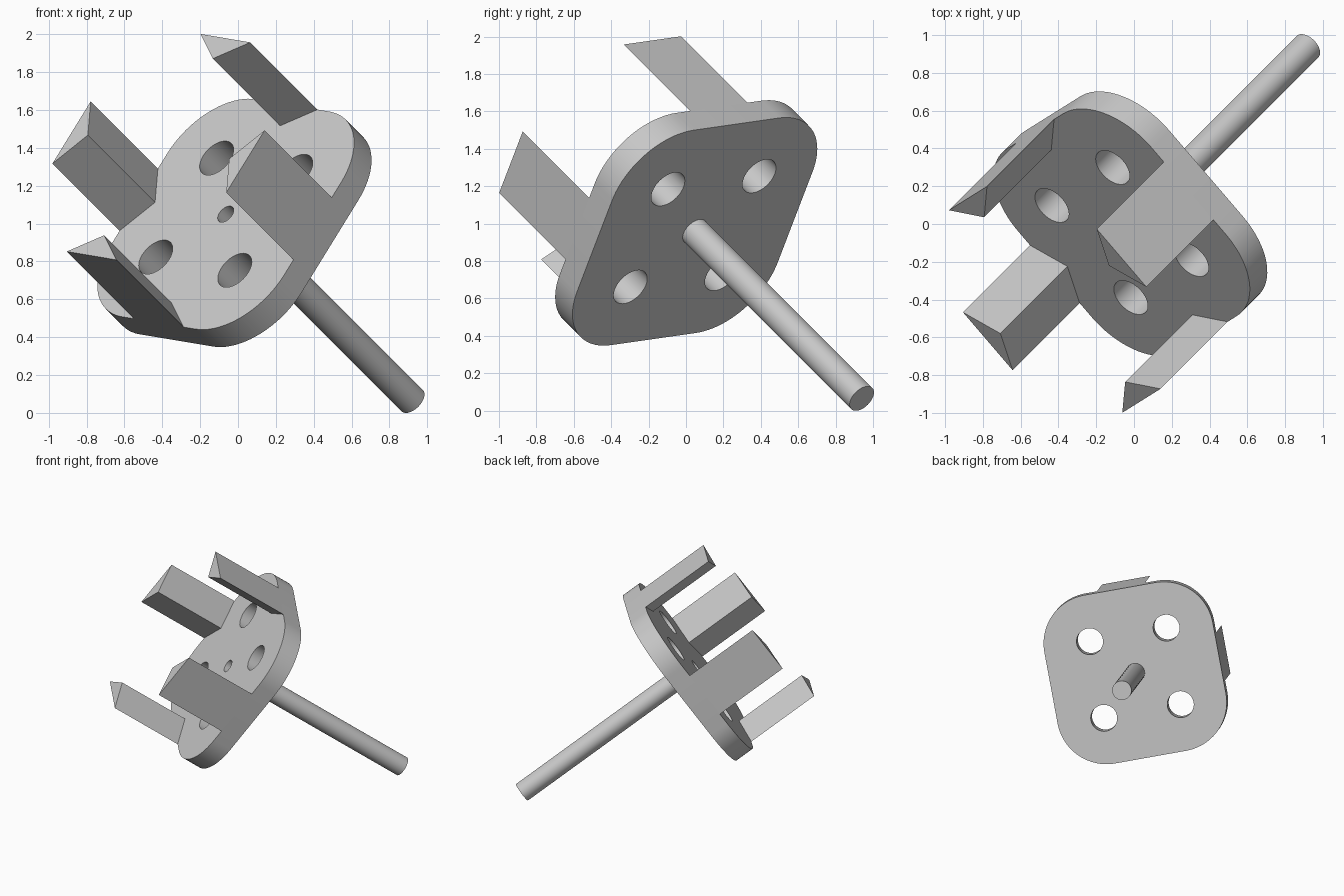
import bpy
import bmesh
from math import cos, sin, pi, radians
from mathutils import Matrix, Vector

cube = bpy.data.objects.get("Cube")
if cube:
    bpy.data.objects.remove(cube, do_unlink=True)

# Main sizes, in the tool's own frame (z along the shaft, plate front at z = 0)
HALF, CORNER, THICK = 0.71, 0.41, 0.16
HOLE_OFFSET, HOLE_R, PILOT_R = 0.323, 0.11, 0.052
PRONG_HALF, PRONG_DEPTH, PRONG_LEN = 0.203, 0.133, 0.615
SHAFT_R, SHAFT_END = 0.08, -1.706

# Tilted placement of the whole tool
normal = Vector((-1, -1, 1)).normalized()
side = Vector((0.498, 0.311, 0.809))
side = (side - normal * side.dot(normal)).normalized()
up = normal.cross(side)
PLACE = Matrix((side, up, normal)).transposed().to_4x4()
PLACE.translation = (-0.065, -0.045, 1.05)

steel = bpy.data.materials.new("light_grey")
steel.use_nodes = True
GREY = (0.58, 0.58, 0.58, 1)
steel.diffuse_color = GREY
steel.node_tree.nodes["Principled BSDF"].inputs["Base Color"].default_value = GREY


def finish(obj, smooth):
    obj.data.materials.append(steel)
    obj.matrix_world = PLACE
    if smooth:
        bpy.ops.object.select_all(action='DESELECT')
        obj.select_set(True)
        bpy.context.view_layer.objects.active = obj
        bpy.ops.object.shade_smooth_by_angle(angle=radians(30))


def mesh_object(name, bm, smooth=False):
    bmesh.ops.recalc_face_normals(bm, faces=bm.faces)
    mesh = bpy.data.meshes.new(name)
    bm.to_mesh(mesh)
    bm.free()
    obj = bpy.data.objects.new(name, mesh)
    bpy.context.collection.objects.link(obj)
    finish(obj, smooth)


def arc(cx, cy, r, start, sweep, steps):
    angles = [start + sweep * i / steps for i in range(steps + 1)]
    return [(cx + r * cos(a), cy + r * sin(a)) for a in angles]


def circle(cx, cy, r, steps=48):
    return arc(cx, cy, r, 0, 2 * pi, steps)[:-1]


# Plate: rounded square with four large holes and a pilot hole
inner = HALF - CORNER
signs = [(1, 1), (-1, 1), (-1, -1), (1, -1)]
outline = []
for k, (sx, sy) in enumerate(signs):
    outline += arc(sx * inner, sy * inner, CORNER, k * pi / 2, pi / 2, 20)
loops = [outline, circle(0, 0, PILOT_R)]
loops += [circle(sx * HOLE_OFFSET, sy * HOLE_OFFSET, HOLE_R) for sx, sy in signs]

curve = bpy.data.curves.new("plate", 'CURVE')
curve.dimensions = '2D'
curve.fill_mode = 'BOTH'
curve.extrude = THICK / 2
for points in loops:
    spline = curve.splines.new('POLY')
    spline.points.add(len(points) - 1)
    for p, (x, y) in zip(spline.points, points):
        p.co = (x, y, 0, 1)
    spline.use_cyclic_u = True
plate = bpy.data.objects.new("plate", curve)
bpy.context.collection.objects.link(plate)
bpy.ops.object.select_all(action='DESELECT')
plate.select_set(True)
bpy.context.view_layer.objects.active = plate
bpy.ops.object.convert(target='MESH')
plate = bpy.context.view_layer.objects.active
bm = bmesh.new()
bm.from_mesh(plate.data)
bmesh.ops.translate(bm, verts=bm.verts, vec=(0, 0, -THICK / 2))
bmesh.ops.remove_doubles(bm, verts=bm.verts, dist=0.0005)
bmesh.ops.recalc_face_normals(bm, faces=bm.faces)
bm.to_mesh(plate.data)
bm.free()
plate.data.materials.clear()
finish(plate, True)

# Prongs: triangular bars flush with the middle of each plate edge
for k in range(4):
    bm = bmesh.new()
    corners = [(HALF, -PRONG_HALF), (HALF, PRONG_HALF), (HALF - PRONG_DEPTH, 0)]
    base = bm.faces.new([bm.verts.new((x, y, 0)) for x, y in corners])
    top = bmesh.ops.extrude_face_region(bm, geom=[base], use_keep_orig=True)["geom"]
    bmesh.ops.translate(bm, vec=(0, 0, PRONG_LEN),
                        verts=[g for g in top if isinstance(g, bmesh.types.BMVert)])
    bmesh.ops.rotate(bm, verts=bm.verts, matrix=Matrix.Rotation(k * pi / 2, 3, 'Z'))
    mesh_object(f"prong_{k + 1}", bm)

# Shaft behind the plate
bm = bmesh.new()
length = -THICK - SHAFT_END
bmesh.ops.create_cone(bm, cap_ends=True, segments=48, radius1=SHAFT_R,
                      radius2=SHAFT_R, depth=length)
bmesh.ops.translate(bm, verts=bm.verts, vec=(0, 0, SHAFT_END + length / 2))
mesh_object("shaft", bm, True)
